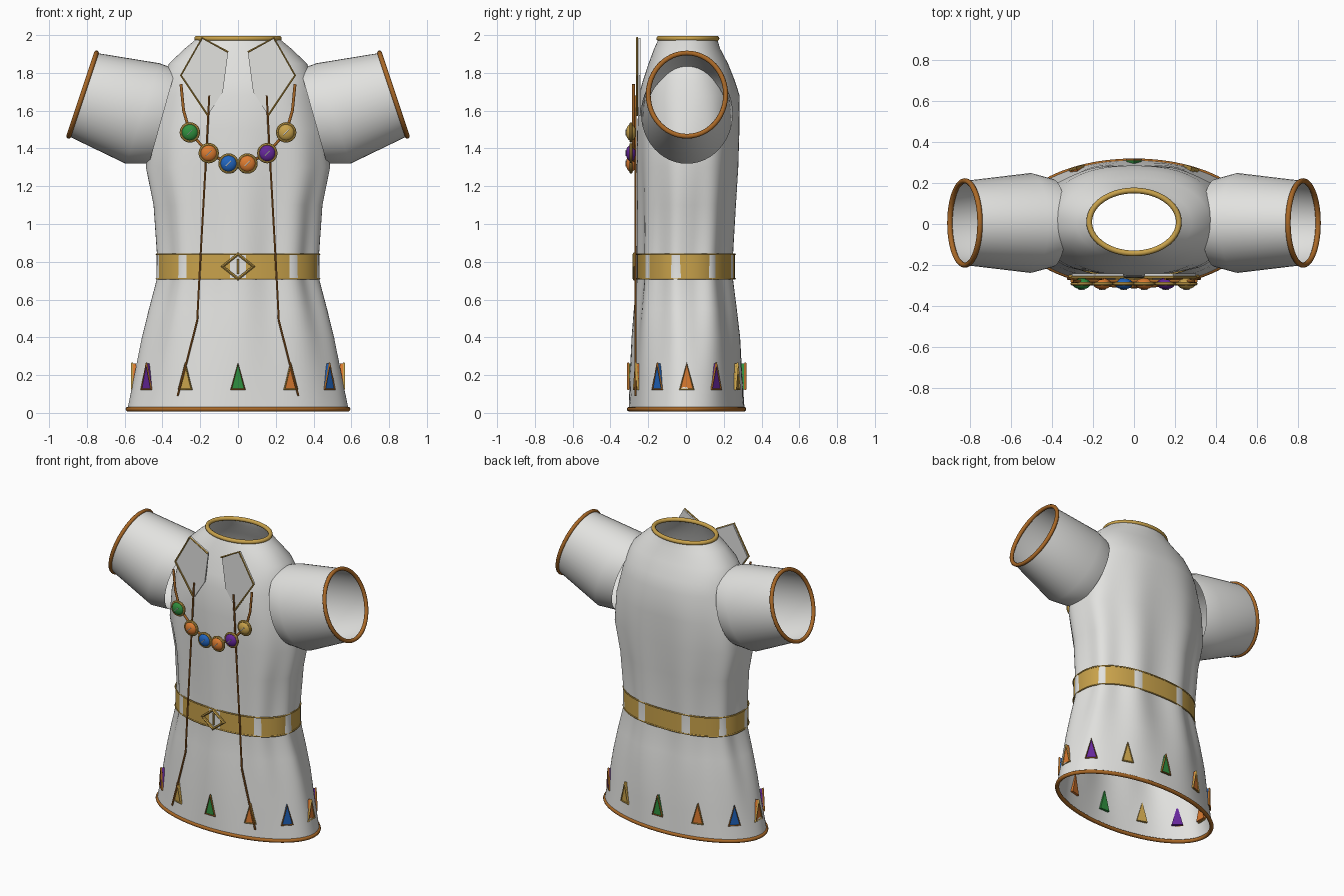
import bpy, bmesh, math
from mathutils import Vector

if "Cube" in bpy.data.objects:
    bpy.data.objects.remove(bpy.data.objects["Cube"])

def material(name, rgb):
    m = bpy.data.materials.new(name)
    m.diffuse_color = (*rgb, 1)
    m.use_nodes = True
    m.node_tree.nodes["Principled BSDF"].inputs["Base Color"].default_value = m.diffuse_color
    return m

WHITE = material("white cloth", (0.76, 0.76, 0.74))
GOLD = material("gold", (0.58, 0.36, 0.07))
BRONZE = material("bronze", (0.40, 0.14, 0.02))
GREEN = material("green", (0.03, 0.28, 0.05))
ORANGE = material("orange", (0.72, 0.20, 0.03))
BLUE = material("blue", (0.015, 0.13, 0.52))
PURPLE = material("purple", (0.13, 0.02, 0.32))
GEMS = [GREEN, ORANGE, BLUE, ORANGE, PURPLE, GOLD]
SEG = 108

def finish(ob, mat, angle=40):
    ob.data.materials.clear()
    ob.data.materials.append(mat)
    bpy.ops.object.select_all(action='DESELECT')
    ob.select_set(True)
    bpy.context.view_layer.objects.active = ob
    if ob.type == 'CURVE':
        bpy.ops.object.convert(target='MESH')
        ob = bpy.context.object
    bpy.ops.object.shade_smooth_by_angle(angle=math.radians(angle))
    return ob

def mesh_object(name, bm, mat, angle=40):
    bmesh.ops.recalc_face_normals(bm, faces=bm.faces)
    me = bpy.data.meshes.new(name)
    bm.to_mesh(me)
    bm.free()
    ob = bpy.data.objects.new(name, me)
    bpy.context.collection.objects.link(ob)
    return finish(ob, mat, angle)

def loft(name, rings, mat, angle=40):
    bm = bmesh.new()
    rows = [[bm.verts.new(p) for p in r] for r in rings]
    n = len(rows[0])
    for a, b in zip(rows, rows[1:]):
        for i in range(n):
            j = (i + 1) % n
            bm.faces.new((a[i], a[j], b[j], b[i]))
    return mesh_object(name, bm, mat, angle)

def tube(name, pts, r, mat, closed=False, res=3):
    cu = bpy.data.curves.new(name, 'CURVE')
    cu.dimensions = '3D'
    cu.bevel_depth = r
    cu.bevel_resolution = res
    cu.use_fill_caps = True
    sp = cu.splines.new('POLY')
    sp.points.add(len(pts) - 1)
    for q, p in zip(sp.points, pts):
        q.co = (*p, 1)
    sp.use_cyclic_u = closed
    ob = bpy.data.objects.new(name, cu)
    bpy.context.collection.objects.link(ob)
    return finish(ob, mat)

def plate(name, pts, depth, mat):
    """Flat polygon thickened along the depth vector."""
    bm = bmesh.new()
    a = [bm.verts.new(Vector(p)) for p in pts]
    b = [bm.verts.new(Vector(p) + Vector(depth)) for p in pts]
    bm.faces.new(a)
    bm.faces.new(b[::-1])
    for i in range(len(a)):
        j = (i + 1) % len(a)
        bm.faces.new((a[i], b[i], b[j], a[j]))
    return mesh_object(name, bm, mat, 20)

def section(z, rx, yf, yb, e=2.0, fold=0.0):
    """Rounded cross-section with soft vertical folds; angle 0 faces -y."""
    cy, ry = (yf + yb) / 2, (yb - yf) / 2
    out = []
    for i in range(SEG):
        t = 2 * math.pi * i / SEG
        s, c = math.sin(t), math.cos(t)
        f = fold * math.cos(9 * t)
        out.append((math.copysign(abs(s) ** (2 / e), s) * rx + f * s,
                    cy - math.copysign(abs(c) ** (2 / e), c) * ry - f * c, z))
    return out

# Tunic body, open at neck and hem
body = [(0.02, 0.585, -0.303, 0.310, 2.0, 0.0),
        (0.20, 0.548, -0.294, 0.302, 2.0, 0.004),
        (0.40, 0.505, -0.280, 0.290, 2.1, 0.008),
        (0.55, 0.465, -0.265, 0.270, 2.2, 0.011),
        (0.70, 0.424, -0.249, 0.249, 2.3, 0.012),
        (0.85, 0.422, -0.249, 0.249, 2.3, 0.012),
        (1.10, 0.442, -0.250, 0.266, 2.3, 0.009),
        (1.30, 0.485, -0.255, 0.280, 2.3, 0.006),
        (1.50, 0.470, -0.255, 0.286, 2.3, 0.003),
        (1.68, 0.420, -0.250, 0.284, 2.3, 0.0),
        (1.76, 0.402, -0.228, 0.258, 2.3, 0.0),
        (1.85, 0.365, -0.198, 0.222, 2.2, 0.0),
        (1.93, 0.280, -0.168, 0.180, 2.1, 0.0),
        (1.98, 0.220, -0.145, 0.165, 2.0, 0.0)]
loft("tunic_body", [section(*b) for b in body], WHITE, 60)
tube("hem_trim", section(0.02, 0.582, -0.300, 0.306), 0.013, BRONZE, True)
tube("neck_trim", section(1.982, 0.218, -0.143, 0.163), 0.014, GOLD, True)

# Belt with edge cords; the tunic folds show through it
belt = (0.431, -0.2585, 0.2585, 2.3)
loft("belt", [section(z, *belt) for z in (0.71, 0.84)], GOLD)
for n, z in (("lower", 0.71), ("upper", 0.84)):
    tube("belt_cord_" + n, section(z, *belt), 0.005, GOLD, True, 1)

# Diamond buckle
tube("buckle_frame", [(-0.082, -0.272, 0.775), (0, -0.272, 0.84),
                      (0.082, -0.272, 0.775), (0, -0.272, 0.71)], 0.011, GOLD, True, 1)
tube("buckle_pin", [(0, -0.270, 0.735), (0, -0.270, 0.815)], 0.006, GOLD)

for side, s in (("right", 1), ("left", -1)):
    # Sleeve: flared tube from the shoulder to the cuff
    rings = []
    for cx, cz, ux, uz, ru, rv in ((0.40, 1.57, -0.27, 0.96, 0.26, 0.215),
                                   (0.505, 1.585, -0.32, 0.95, 0.28, 0.243),
                                   (0.823, 1.685, -0.316, 0.95, 0.232, 0.205)):
        ring = []
        for i in range(48):
            t = 2 * math.pi * i / 48
            h = ru * math.cos(t)
            ring.append((s * (cx + ux * h), 0.005 + rv * math.sin(t), cz + uz * h))
        rings.append(ring)
    loft("sleeve_" + side, rings, WHITE, 30)
    tube("cuff_trim_" + side, rings[-1], 0.013, BRONZE, True)

    # Upright collar flap with gold edge
    flap = [(0.052, 1.91), (0.19, 1.985), (0.302, 1.787), (0.16, 1.575), (0.08, 1.70)]
    plate("collar_flap_" + side, [(s * x, -0.252, z) for x, z in flap], (0, 0.01, 0), WHITE)
    tube("collar_edge_" + side, [(s * x, -0.259, z) for x, z in flap[:4]], 0.006, GOLD, False, 1)

    # Front opening edge
    edge = [(0.152, 1.68), (0.172, 1.30), (0.20, 0.80), (0.216, 0.49), (0.272, 0.27), (0.32, 0.09)]
    tube("front_edge_" + side, [(s * x, -0.267, z) for x, z in edge], 0.006, BRONZE, False, 1)

# Necklace cord and gem discs
beads = [(-0.255, 1.485), (-0.155, 1.375), (-0.05, 1.32), (0.05, 1.32), (0.155, 1.375), (0.255, 1.485)]
cord = [(-0.302, 1.74), (-0.288, 1.60)] + beads + [(0.288, 1.60), (0.302, 1.74)]
tube("necklace_cord", [(x, -0.278, z) for x, z in cord], 0.008, BRONZE)
for k, (x, z) in enumerate(beads):
    bpy.ops.mesh.primitive_uv_sphere_add(segments=24, ring_count=12, radius=1, location=(x, -0.291, z))
    gem = bpy.context.object
    gem.name = "necklace_gem_%d" % k
    gem.scale = (0.044, 0.027, 0.044)
    finish(gem, GEMS[k])
    ring = [(x + 0.045 * math.cos(math.pi * i / 12), -0.291, z + 0.045 * math.sin(math.pi * i / 12))
            for i in range(24)]
    tube("gem_setting_%d" % k, ring, 0.009, GOLD, True, 2)
    tube("gem_glint_%d" % k, [(x - 0.014, -0.318, z - 0.014), (x + 0.014, -0.318, z + 0.014)],
         0.003, WHITE, False, 1)

# Twelve framed triangles around the skirt
for k in range(12):
    t = math.pi * k / 6
    c = Vector((0.557 * math.sin(t), 0.004 - 0.306 * math.cos(t), 0))
    n = Vector((math.sin(t) / 0.557, -math.cos(t) / 0.306, 0)).normalized()
    w = Vector((-n.y, n.x, 0)) * 0.036
    tri = [c - w + Vector((0, 0, 0.125)), c + w + Vector((0, 0, 0.125)), c + Vector((0, 0, 0.262))]
    tri = [p + n * 0.004 for p in tri]
    plate("skirt_triangle_%d" % k, tri, -n * 0.022, GEMS[k % 6])
    tube("triangle_frame_%d" % k, tri, 0.006, GOLD if k % 2 else BRONZE, True, 1)
